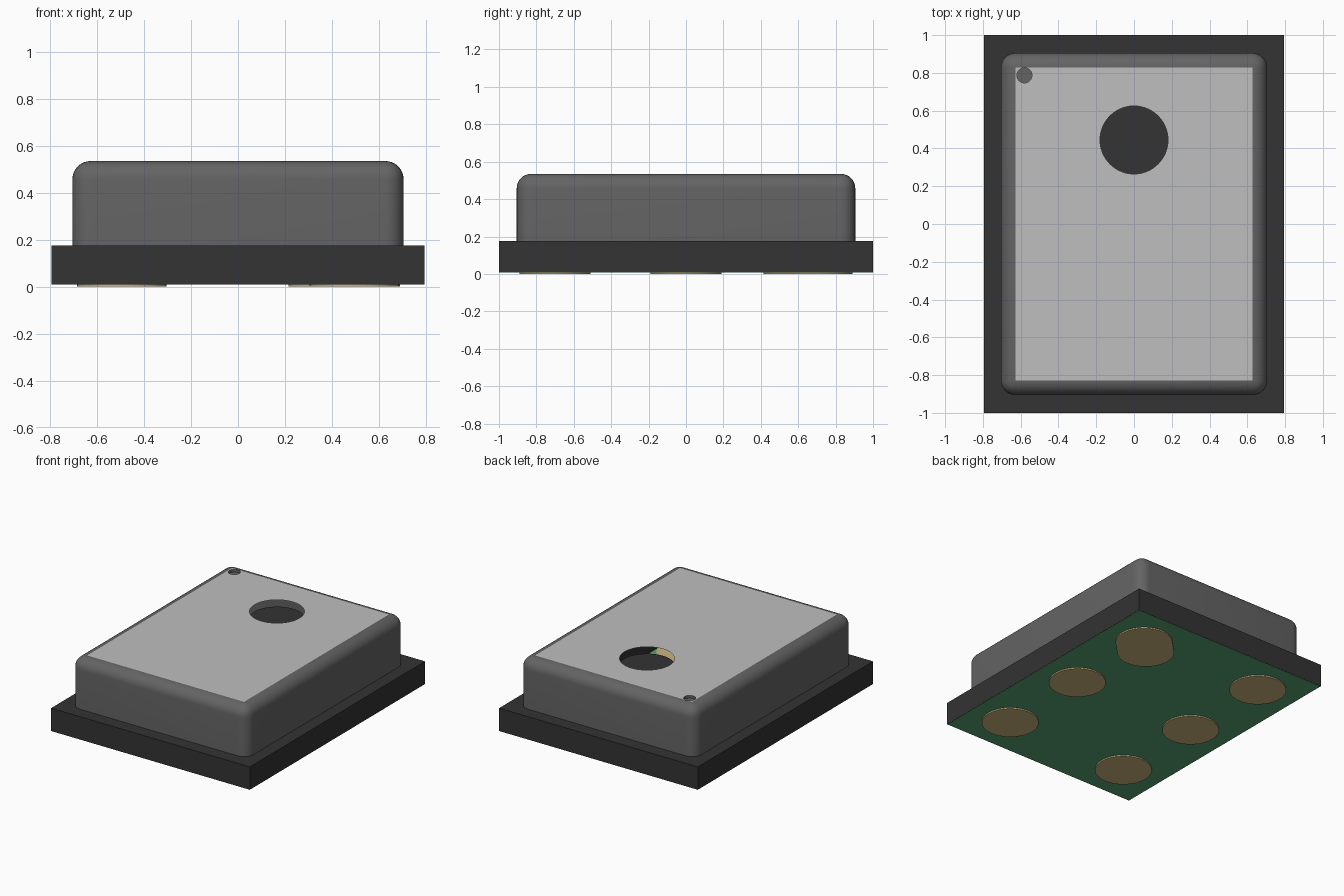
import bpy, bmesh, math
from mathutils import Vector

cube = bpy.data.objects.get("Cube")
if cube:
    bpy.data.objects.remove(cube, do_unlink=True)


def material(name, rgb):
    mat = bpy.data.materials.new(name)
    mat.use_nodes = True
    mat.diffuse_color = (*rgb, 1)
    mat.node_tree.nodes["Principled BSDF"].inputs["Base Color"].default_value = (*rgb, 1)
    return mat


BLACK = material("matte black", (0.033, 0.033, 0.033))
GREY = material("dark grey", (0.127, 0.127, 0.127))
SILVER = material("light grey", (0.52, 0.52, 0.53))
GREEN = material("board green", (0.10, 0.36, 0.17))
GOLD = material("contact gold", (0.62, 0.46, 0.22))


def finish(name, bm, mat, smooth=False):
    mesh = bpy.data.meshes.new(name)
    bm.to_mesh(mesh)
    bm.free()
    mesh.materials.append(mat)
    obj = bpy.data.objects.new(name, mesh)
    bpy.context.collection.objects.link(obj)
    if smooth:
        bpy.ops.object.select_all(action='DESELECT')
        obj.select_set(True)
        bpy.context.view_layer.objects.active = obj
        bpy.ops.object.shade_smooth_by_angle(angle=math.radians(40))
    return obj


def rectangle(hx, hy):
    return [(-hx, -hy), (hx, -hy), (hx, hy), (-hx, hy)]


def arc(cx, cy, r, start=0, sweep=360, steps=48):
    count = steps if sweep == 360 else steps + 1
    angles = [math.radians(start + sweep * i / steps) for i in range(count)]
    return [(cx + r * math.cos(a), cy + r * math.sin(a)) for a in angles]


def sheet(name, loops, z, mat, height=0, up=True):
    """Flat outline with optional holes, extruded upward when height is set."""
    bm = bmesh.new()
    edges = []
    for loop in loops:
        vs = [bm.verts.new((x, y, z)) for x, y in loop]
        edges += [bm.edges.new((vs[i - 1], vs[i])) for i in range(len(vs))]
    bmesh.ops.triangle_fill(bm, edges=edges, use_beauty=True, normal=Vector((0, 0, 1)))
    if height:
        top = bmesh.ops.extrude_face_region(bm, geom=bm.faces[:])["geom"]
        moved = [g for g in top if isinstance(g, bmesh.types.BMVert)]
        bmesh.ops.translate(bm, verts=moved, vec=(0, 0, height))
        bmesh.ops.recalc_face_normals(bm, faces=bm.faces[:])
    else:
        for f in bm.faces:
            f.normal_update()
            if (f.normal.z > 0) != up:
                f.normal_flip()
    return finish(name, bm, mat)


FLOOR, RIM, TOP = 0.01, 0.175, 0.535
HX, HY, ROUND = 0.705, 0.905, 0.077
port = arc(0, 0.445, 0.18, steps=64)
dimple = arc(-0.58, 0.787, 0.04, steps=32)

# Base: black frame around an open cavity, closed below by the green board
sheet("base_frame", [rectangle(0.795, 1), rectangle(0.68, 0.88)], FLOOR, BLACK, RIM - FLOOR)
sheet("board", [rectangle(0.794, 0.999)], FLOOR - 0.001, GREEN, 0.003)

# Lid: rounded open shell
bm = bmesh.new()
bmesh.ops.create_cube(bm, size=1)
bmesh.ops.scale(bm, vec=(2 * HX, 2 * HY, TOP - RIM + 0.005), verts=bm.verts[:])
bmesh.ops.translate(bm, vec=(0, 0, (TOP + RIM - 0.005) / 2), verts=bm.verts[:])
bmesh.ops.delete(bm, geom=[f for f in bm.faces if f.normal.z < -0.9], context='FACES')
rounded = [e for e in bm.edges if not e.is_boundary]
bmesh.ops.bevel(bm, geom=rounded, offset=ROUND, segments=8, profile=0.5, affect='EDGES')
flat = [f for f in bm.faces if all(v.co.z > TOP - 0.0001 for v in f.verts)]
bmesh.ops.delete(bm, geom=flat, context='FACES')
finish("lid_shell", bm, GREY, smooth=True)

# Lid top: light panel pierced by the port and the corner dimple
sheet("lid_top", [rectangle(HX - ROUND, HY - ROUND), port, dimple], TOP, SILVER)

# Shallow dimple cup
bm = bmesh.new()
upper = [bm.verts.new((x, y, TOP)) for x, y in dimple]
lower = [bm.verts.new((x, y, TOP - 0.02)) for x, y in dimple]
for i in range(len(upper)):
    bm.faces.new((upper[i - 1], upper[i], lower[i], lower[i - 1]))
bm.faces.new(lower)
finish("corner_dimple", bm, GREY, smooth=True)

# Dark screen just below the port
sheet("port_screen", [arc(0, 0.445, 0.182, steps=64)], TOP - 0.05, BLACK)

# Contact pads underneath, the left back one stretched diagonally
PAD = 0.19
for side, sx in (("left", 1), ("right", -1)):
    for place, y in (("front", -0.7), ("middle", 0), ("back", 0.7)):
        outline = arc(sx * 0.495, y, PAD)
        if sx > 0 and y > 0:
            outline = arc(0.5, 0.7, PAD, -45, 180) + arc(0.405, 0.605, PAD, 135, 180)
        sheet(f"contact_pad_{side}_{place}", [outline], 0, GOLD, 0.014)
